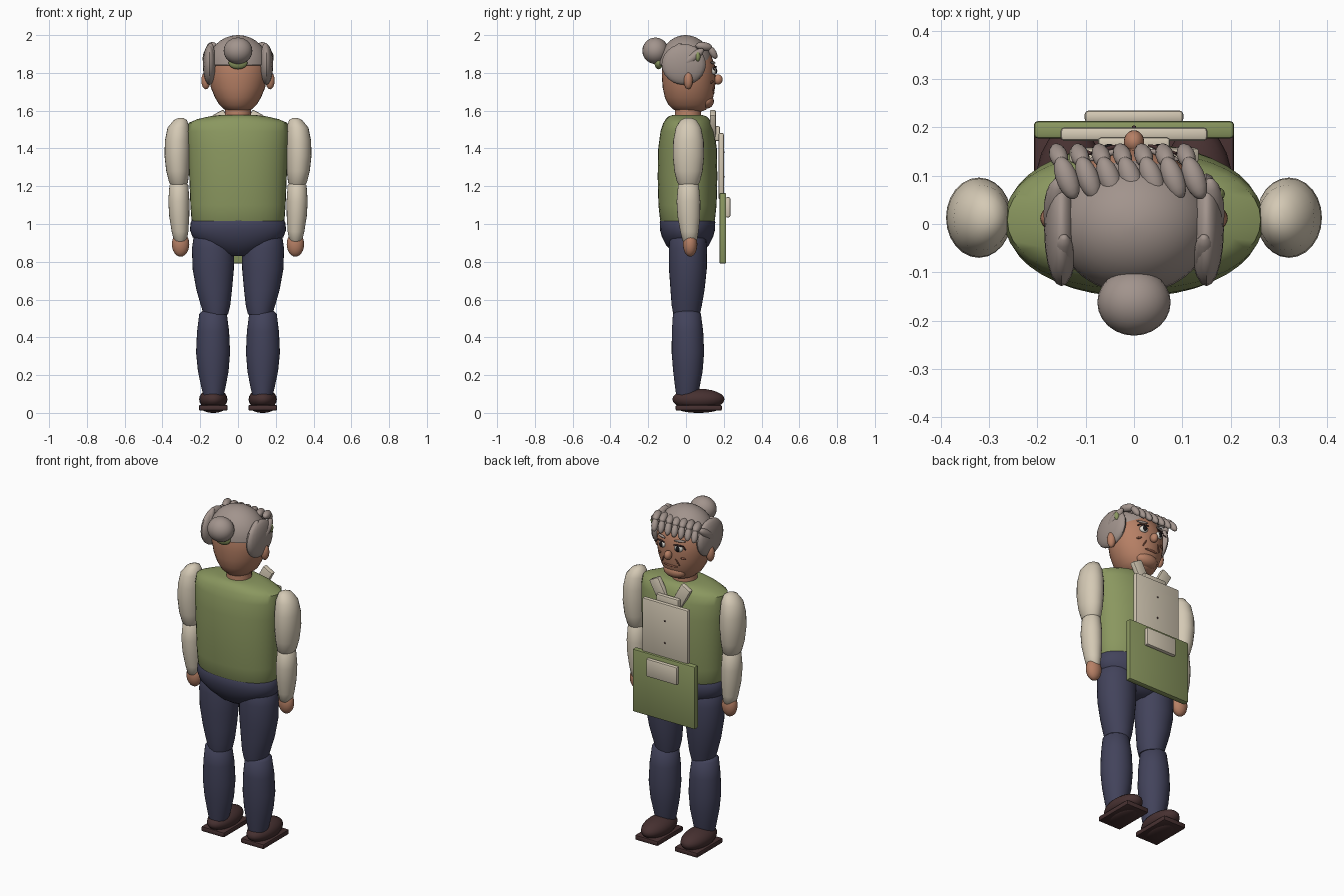
import bpy, bmesh, math
from mathutils import Vector


def material(name, rgb):
    m = bpy.data.materials.new(name)
    m.diffuse_color = (*rgb, 1)
    return m


SKIN = material("skin", (0.47, 0.215, 0.13))
LIP = material("dark skin", (0.26, 0.10, 0.06))
HAIR = material("grey hair", (0.36, 0.295, 0.265))
GREEN = material("olive green", (0.255, 0.31, 0.115))
CREAM = material("cream", (0.66, 0.585, 0.46))
NAVY = material("navy", (0.055, 0.056, 0.105))
SHOE = material("dark brown", (0.062, 0.03, 0.03))
BLACK = material("black", (0.01, 0.009, 0.01))
WHITE = material("eye white", (0.75, 0.72, 0.66))


def finish(bm, name, mat, angle=40):
    bmesh.ops.recalc_face_normals(bm, faces=bm.faces)
    me = bpy.data.meshes.new(name)
    bm.to_mesh(me)
    bm.free()
    me.materials.append(mat)
    ob = bpy.data.objects.new(name, me)
    bpy.context.collection.objects.link(ob)
    bpy.ops.object.select_all(action='DESELECT')
    ob.select_set(True)
    bpy.context.view_layer.objects.active = ob
    bpy.ops.object.shade_smooth_by_angle(angle=math.radians(angle))
    return ob


def loft(name, rings, mat, seg=32, power=2.0):
    """Stack of oval rings: (z, half width, half depth, centre x, centre y)."""
    bm = bmesh.new()
    loops = []
    for z, rx, ry, cx, cy in rings:
        loop = []
        for i in range(seg):
            c, s = math.cos(math.tau * i / seg), math.sin(math.tau * i / seg)
            x = math.copysign(abs(c) ** (2 / power), c)
            y = math.copysign(abs(s) ** (2 / power), s)
            loop.append(bm.verts.new((cx + rx * x, cy + ry * y, z)))
        loops.append(loop)
    for a, b in zip(loops, loops[1:]):
        for i in range(seg):
            j = (i + 1) % seg
            bm.faces.new((a[i], a[j], b[j], b[i]))
    bm.faces.new(loops[0])
    bm.faces.new(loops[-1])
    return finish(bm, name, mat, 50)


def blob(name, loc, size, mat, rot=(0, 0, 0), seg=20):
    bm = bmesh.new()
    bmesh.ops.create_uvsphere(bm, u_segments=seg, v_segments=seg // 2 + 2, radius=1)
    bmesh.ops.scale(bm, vec=size, verts=bm.verts)
    ob = finish(bm, name, mat)
    ob.location, ob.rotation_euler = loc, rot
    return ob


def strand(name, p, q, r, mat):
    """Elongated oval reaching from p to q."""
    p, q = Vector(p), Vector(q)
    rot = (q - p).to_track_quat('Z', 'Y').to_euler()
    return blob(name, (p + q) / 2, (r, r, (q - p).length / 2 + r * 0.4), mat, rot, 14)


def plate(name, lo, hi, mat, bevel=0.008, rot=(0, 0, 0)):
    lo, hi = Vector(lo), Vector(hi)
    bm = bmesh.new()
    bmesh.ops.create_cube(bm, size=1)
    bmesh.ops.scale(bm, vec=hi - lo, verts=bm.verts)
    bmesh.ops.bevel(bm, geom=bm.edges[:], offset=bevel, segments=2, affect='EDGES', profile=0.5)
    ob = finish(bm, name, mat, 35)
    ob.location, ob.rotation_euler = (lo + hi) / 2, rot
    return ob


# Body core
loft("vest", [(1.00, .235, .135, 0, .008), (1.02, .246, .145, 0, .008), (1.10, .252, .154, 0, .008),
              (1.25, .258, .158, 0, .008), (1.40, .265, .155, 0, .008), (1.49, .268, .143, 0, .008),
              (1.535, .262, .128, 0, .008), (1.555, .215, .115, 0, .008), (1.57, .15, .10, 0, .008),
              (1.576, .10, .08, 0, .008)], GREEN, 40, 2.15)
loft("hips", [(.83, .06, .05, 0, .008), (.85, .12, .08, 0, .008), (.89, .19, .115, 0, .008),
              (.93, .24, .135, 0, .008), (.97, .255, .146, 0, .008), (1.01, .25, .147, 0, .008),
              (1.025, .24, .14, 0, .008)], NAVY, 40, 2.1)
loft("neck", [(1.54, .075, .075, 0, .01), (1.58, .069, .069, 0, .01), (1.66, .069, .069, 0, .01)], SKIN)

# Limbs, shoes and paired face parts
for side, s in (("left", -1), ("right", 1)):
    loft(side + "_thigh", [(.98, .07, .07, s * .13, .01), (.95, .10, .093, s * .132, .01),
                           (.87, .112, .101, s * .132, .01), (.76, .109, .10, s * .131, .01),
                           (.65, .094, .09, s * .126, .008), (.57, .078, .08, s * .119, .004),
                           (.52, .064, .07, s * .117, .003)], NAVY)
    loft(side + "_shin", [(.54, .055, .055, s * .132, .005), (.525, .073, .074, s * .132, .005),
                          (.43, .085, .083, s * .132, .008), (.32, .09, .086, s * .132, .01),
                          (.22, .081, .078, s * .131, .01), (.13, .063, .064, s * .13, .007),
                          (.08, .05, .055, s * .13, .005)], NAVY)
    blob(side + "_shoe", (s * .131, .066, .072), (.075, .138, .056), SHOE)
    plate(side + "_sole", (s * .131 - .076, -.055, .012), (s * .131 + .076, .19, .042), SHOE)
    blob(side + "_outsole", (s * .131, .066, .024), (.06, .11, .024), SHOE)
    loft(side + "_upper_arm", [(1.562, .012, .015, s * .302, .013), (1.55, .035, .042, s * .305, .013),
                               (1.51, .058, .067, s * .315, .013), (1.44, .067, .081, s * .32, .013),
                               (1.36, .068, .083, s * .321, .013), (1.28, .061, .075, s * .319, .013),
                               (1.22, .05, .06, s * .315, .013), (1.19, .03, .035, s * .313, .013)], CREAM, 24)
    loft(side + "_forearm", [(1.23, .03, .035, s * .313, .013), (1.205, .05, .055, s * .313, .013),
                             (1.12, .056, .063, s * .313, .013), (1.04, .053, .06, s * .311, .015),
                             (.96, .044, .048, s * .307, .018), (.91, .034, .038, s * .305, .02),
                             (.90, .02, .025, s * .305, .02)], CREAM, 24)
    blob(side + "_hand", (s * .304, .022, .893), (.046, .038, .066), SKIN)
    blob(side + "_ear", (s * .17, .012, 1.76), (.024, .024, .047), SKIN)
    blob(side + "_eye", (s * .055, .148, 1.81), (.024, .014, .02), WHITE, (0, 0, -s * .3))
    blob(side + "_iris", (s * .055, .157, 1.81), (.014, .008, .016), BLACK, (0, 0, -s * .3))
    strand(side + "_lash", (s * .03, .163, 1.832), (s * .088, .146, 1.83), .005, SHOE)
    strand(side + "_lash_tip", (s * .085, .144, 1.825), (s * .105, .152, 1.815), .004, SHOE)
    strand(side + "_eyebrow", (s * .032, .153, 1.853), (s * .09, .133, 1.855), .007, HAIR)
    strand(side + "_cheek_line", (s * .068, .144, 1.755), (s * .09, .131, 1.748), .006, LIP)
    strand(side + "_smile_line", (s * .038, .154, 1.745), (s * .058, .142, 1.705), .004, LIP)
    # Hair over the ears
    blob(side + "_side_hair", (s * .15, -.012, 1.845), (.036, .117, .108), HAIR)
    strand(side + "_side_lock", (s * .158, .085, 1.92), (s * .165, -.02, 1.84), .026, HAIR)
    strand(side + "_back_lock", (s * .145, -.03, 1.95), (s * .15, -.115, 1.83), .024, HAIR)

# Head and face
loft("head", [(1.595, .045, .06, 0, .02), (1.605, .07, .085, 0, .02), (1.63, .098, .11, 0, .018),
              (1.67, .122, .128, 0, .016), (1.72, .143, .138, 0, .015), (1.78, .155, .142, 0, .014),
              (1.84, .155, .14, 0, .013), (1.90, .135, .12, 0, .01), (1.95, .09, .08, 0, .005)], SKIN)
blob("chin", (0, .105, 1.65), (.07, .043, .04), SKIN)
blob("nose", (0, .17, 1.765), (.021, .024, .027), SKIN)
strand("mouth", (-.042, .145, 1.695), (.042, .145, 1.695), .007, LIP)

# Hair cap: domed rings from an oval base
dome = [(1.835, .12, .11, 0, -.002)]
for k in range(9):
    t = math.radians(k * 10.9)
    dome.append((1.842 + .158 * math.sin(t), .162 * math.cos(t), .142 * math.cos(t), 0, -.002))
loft("hair_cap", dome, HAIR, 36)
blob("hair_bun", (0, -.162, 1.917), (.076, .069, .07), HAIR, seg=24)

# Swept fringe
for i in range(7):
    x = -.162 + .044 * i
    strand("fringe_lock", (x + .036, .06, 1.945), (x + .01, .13, 1.935), .023, HAIR)
    strand("fringe_tip", (x + .012, .125, 1.935), (x, .157, 1.882), .019, HAIR)

# Hair tie and clip
blob("hair_tie", (0, -.145, 1.853), (.05, .022, .034), GREEN)
blob("hair_clip", (.172, .062, 1.887), (.016, .014, .027), GREEN)

# Apron panels worn on the chest side
plate("apron_skirt", (-.207, .177, .79), (.207, .213, 1.165), GREEN)
plate("apron_pocket", (-.102, .209, 1.035), (.102, .235, 1.142), CREAM)
plate("apron_bib", (-.152, .172, 1.13), (.152, .2, 1.482), CREAM)
plate("bib_collar", (-.075, .152, 1.44), (.075, .18, 1.518), CREAM)
for s in (-1, 1):
    plate("neck_strap", (s * .07 - .034, .126, 1.445), (s * .07 + .034, .158, 1.6), CREAM,
          rot=(0, s * .5, 0))
for z in (1.25, 1.38):
    blob("bib_stud", (0, .2, z), (.005, .004, .005), SHOE, seg=10)
